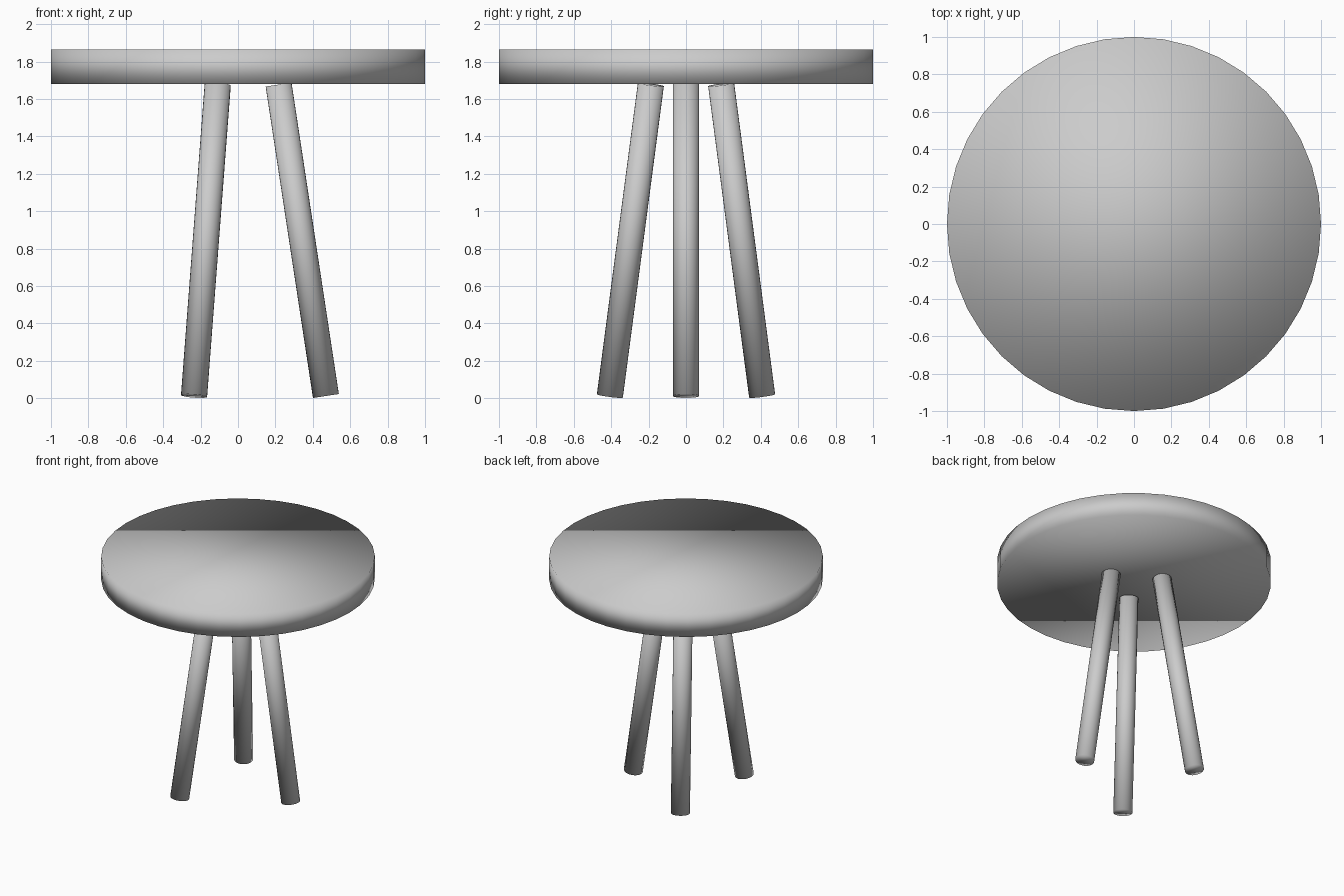
import bpy
from math import cos, sin, radians
from mathutils import Vector

cube = bpy.data.objects.get("Cube")
if cube:
    bpy.data.objects.remove(cube, do_unlink=True)

GREY = (0.6, 0.6, 0.6, 1)
grey = bpy.data.materials.new("plain_grey")
grey.use_nodes = True
grey.diffuse_color = GREY
grey.node_tree.nodes["Principled BSDF"].inputs["Base Color"].default_value = GREY


def rod(name, start, end, radius, sides):
    """Smooth-shaded capped cylinder running between two points."""
    axis = end - start
    bpy.ops.mesh.primitive_cylinder_add(
        vertices=sides, radius=radius, depth=axis.length,
        location=(start + end) / 2,
        rotation=axis.to_track_quat("Z", "Y").to_euler())
    obj = bpy.context.object
    obj.name = name
    obj.data.materials.append(grey)
    bpy.ops.object.shade_smooth()
    return obj


# Round seat
rod("seat", Vector((0, 0, 1.68)), Vector((0, 0, 1.865)), 1.0, 40)

# Three splayed legs spaced evenly around the centre
for name, angle in (("left_leg", 0), ("back_right_leg", 120), ("front_right_leg", 240)):
    out = Vector((cos(radians(angle)), sin(radians(angle)), 0))
    foot = out * 0.47 + Vector((0, 0, 0.012))
    top = out * 0.217 + Vector((0, 0, 1.677))
    rod(name, foot, top, 0.07, 24)
